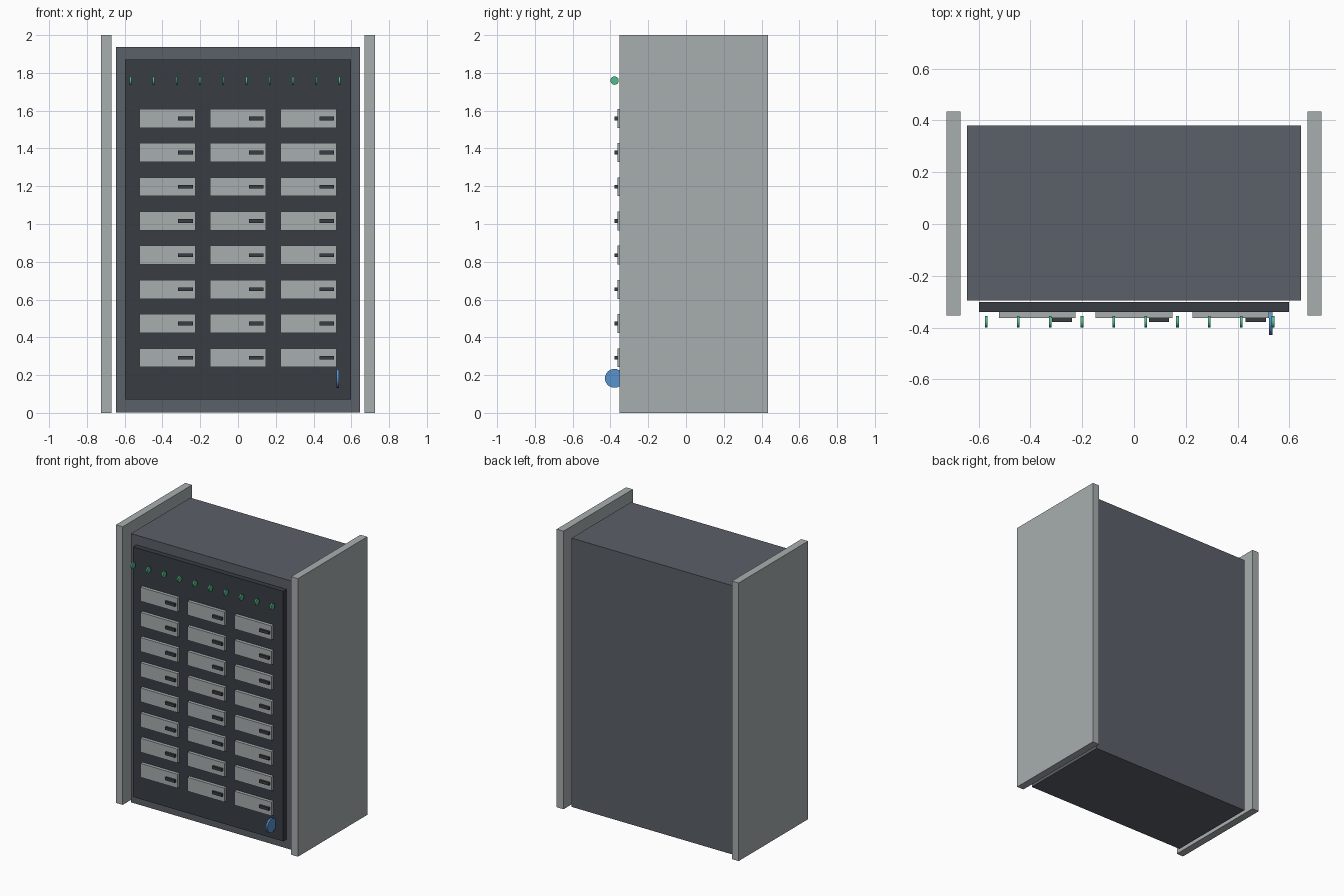
import bpy
import math

if "Cube" in bpy.data.objects:
    bpy.data.objects.remove(bpy.data.objects["Cube"])


def material(name, r, g, b):
    m = bpy.data.materials.new(name)
    m.diffuse_color = (r, g, b, 1)
    m.use_nodes = True
    m.node_tree.nodes["Principled BSDF"].inputs["Base Color"].default_value = m.diffuse_color
    return m


BODY = material("slate", 0.105, 0.115, 0.14)
DARK = material("charcoal", 0.04, 0.047, 0.056)
LIGHT = material("light_grey", 0.39, 0.42, 0.43)
GREEN = material("green", 0.08, 0.5, 0.26)
BLUE = material("blue", 0.1, 0.29, 0.62)


def box(name, x, y, z, mat):
    """Box from (min, max) ranges on each axis."""
    c = [(a + b) / 2 for a, b in (x, y, z)]
    bpy.ops.mesh.primitive_cube_add(size=1, location=c)
    o = bpy.context.object
    o.name = name
    for v in o.data.vertices:
        for i, (a, b) in enumerate((x, y, z)):
            v.co[i] *= b - a
    o.data.materials.append(mat)
    return o


def disc(name, loc, radius, width, mat):
    """Thin round disc with its axis along x."""
    bpy.ops.mesh.primitive_cylinder_add(vertices=24, radius=radius, depth=width,
                                        location=loc, rotation=(0, math.pi / 2, 0))
    o = bpy.context.object
    o.name = name
    o.data.materials.append(mat)
    bpy.ops.object.shade_smooth_by_angle(angle=math.radians(35))
    return o


# Cabinet body and the recessed-colour front panel
box("cabinet_body", (-0.645, 0.645), (-0.295, 0.38), (0.003, 1.936), BODY)
box("front_panel", (-0.598, 0.598), (-0.34, -0.302), (0.072, 1.87), DARK)

# Tall side panels
for side, x in (("left", -0.697), ("right", 0.697)):
    box(side + "_side_panel", (x - 0.027, x + 0.027), (-0.353, 0.435), (0, 2), LIGHT)

# Drawer fronts with handles, three columns by eight rows
for row in range(8):
    z = 0.292 + row * 0.181
    for col in range(3):
        x = (col - 1) * 0.374
        box("drawer_front", (x - 0.148, x + 0.148), (-0.363, -0.335),
            (z - 0.05, z + 0.05), LIGHT)
        hx = x + 0.096
        box("drawer_handle", (hx - 0.039, hx + 0.039), (-0.378, -0.36),
            (z - 0.01, z + 0.01), DARK)

# Row of indicator lights
for i in range(10):
    disc("indicator_light", (-0.57 + i * 0.123, -0.378, 1.759), 0.022, 0.01, GREEN)

# Power button near the lower right corner
disc("power_button", (0.528, -0.379, 0.183), 0.05, 0.014, BLUE)
